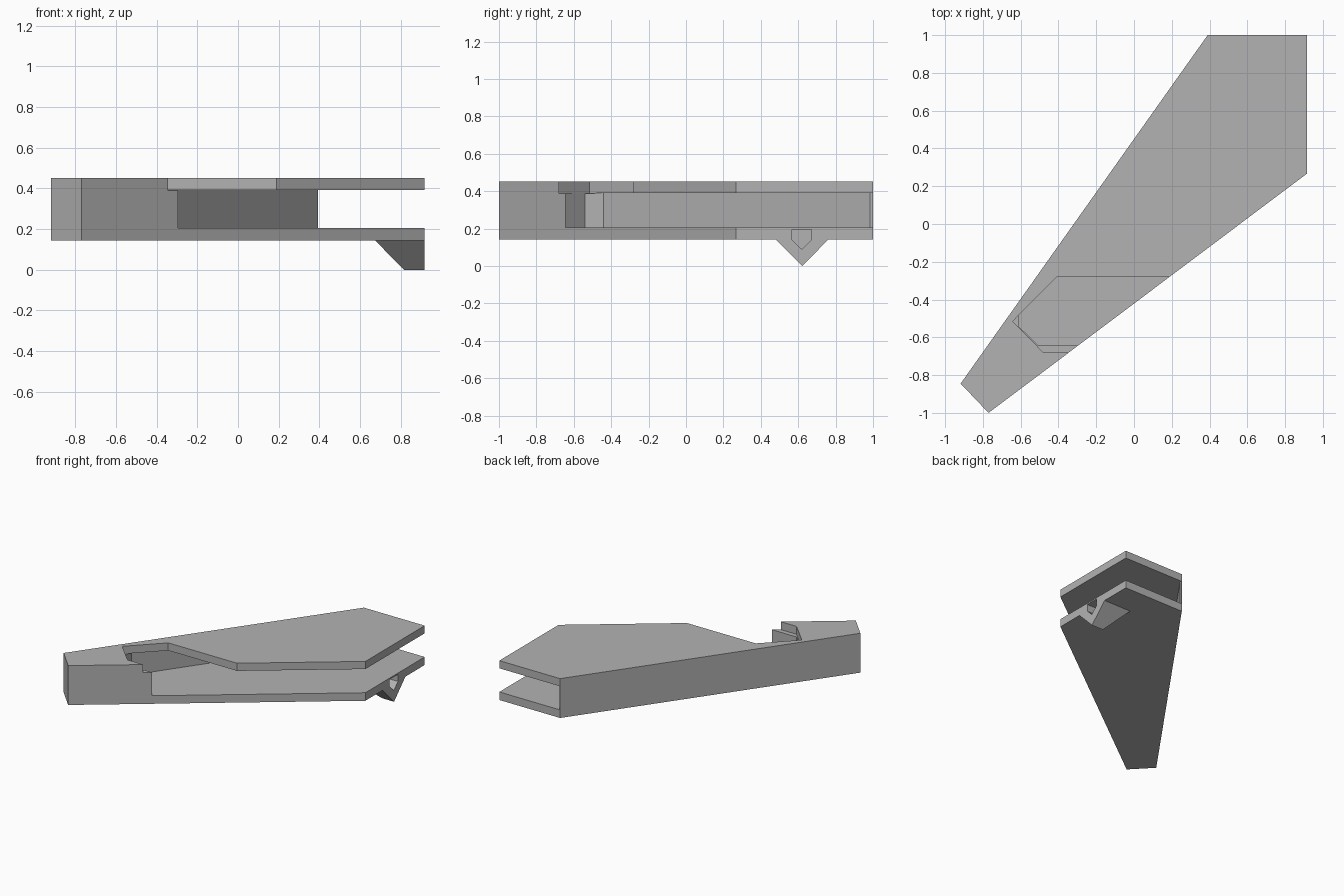
import bpy, bmesh

if "Cube" in bpy.data.objects:
    bpy.data.objects.remove(bpy.data.objects["Cube"])

Z0, Z1, Z2, Z3 = 0.143, 0.206, 0.391, 0.451   # plate heights
RIGHT = 0.916                                  # right edge

grey = bpy.data.materials.new("plain grey")
grey.diffuse_color = (0.45, 0.45, 0.45, 1)
grey.use_nodes = True
grey.node_tree.nodes["Principled BSDF"].inputs["Base Color"].default_value = grey.diffuse_color


def hull(name, points):
    """Convex solid around a few points."""
    bm = bmesh.new()
    verts = [bm.verts.new(p) for p in points]
    bmesh.ops.convex_hull(bm, input=verts)
    bmesh.ops.dissolve_limit(bm, angle_limit=0.01, verts=bm.verts[:], edges=bm.edges[:])
    return finish(name, bm)


def prism(name, outline, low, high):
    """Outline in plan, extruded upwards."""
    bm = bmesh.new()
    face = bm.faces.new([bm.verts.new((x, y, low)) for x, y in outline])
    ext = bmesh.ops.extrude_face_region(bm, geom=[face])
    top = [v for v in ext["geom"] if isinstance(v, bmesh.types.BMVert)]
    bmesh.ops.translate(bm, verts=top, vec=(0, 0, high - low))
    return finish(name, bm)


def finish(name, bm):
    bmesh.ops.recalc_face_normals(bm, faces=bm.faces[:])
    mesh = bpy.data.meshes.new(name)
    bm.to_mesh(mesh)
    bm.free()
    mesh.materials.append(grey)
    obj = bpy.data.objects.new(name, mesh)
    bpy.context.collection.objects.link(obj)
    return obj


def combine(target, other, operation):
    mod = target.modifiers.new(operation.lower(), 'BOOLEAN')
    mod.operation, mod.solver, mod.object = operation, 'EXACT', other
    bpy.context.view_layer.objects.active = target
    bpy.ops.object.modifier_apply(modifier=mod.name)
    bpy.data.objects.remove(other)


# Tapered housing
body = prism("housing", [(-0.918, -0.845), (-0.77, -1.0), (RIGHT, 0.267),
                         (RIGHT, 1.0), (0.39, 1.0)], Z0, Z3)

# Slot between the two plates, leaving a thin wall on the left
slot = prism("slot_cutter", [(1.5, -0.643), (-0.507, -0.643), (-0.612, -0.54),
                             (-0.612, -0.44), (0.393, 0.985), (0.393, 1.5),
                             (1.5, 1.5)], Z1, Z2)
combine(body, slot, 'DIFFERENCE')

# Notch through the top plate
notch = prism("notch_cutter", [(0.5, -0.68), (-0.48, -0.68), (-0.642, -0.515),
                               (-0.408, -0.28), (0.5, -0.28)], Z2 - 0.002, 0.6)
combine(body, notch, 'DIFFERENCE')

# Wedge-shaped catch under the right edge
catch = hull("catch", [(x, y, z) for x in (0.675, RIGHT) for y in (0.48, 0.762)
                       for z in (Z0, Z0 + 0.03)]
             + [(0.815, 0.621, 0), (RIGHT, 0.621, 0)])
combine(body, catch, 'UNION')

# Blind five-sided hole in the catch
hole = hull("hole_cutter", [(x, y, z) for x in (0.80, 1.1)
                            for y, z in ((0.568, 0.195), (0.568, 0.14), (0.619, 0.09),
                                         (0.67, 0.14), (0.67, 0.195))])
combine(body, hole, 'DIFFERENCE')
